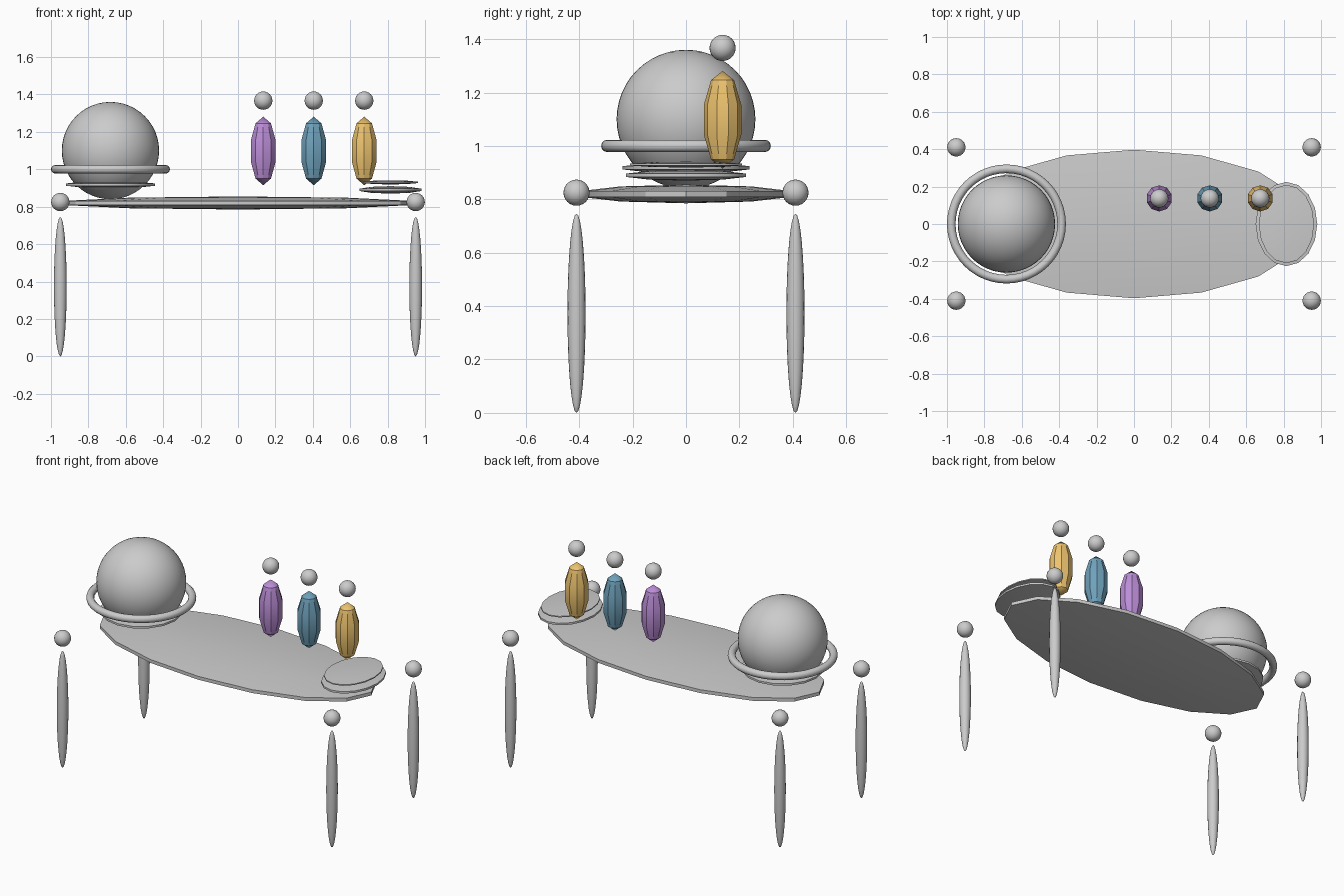
import bpy, bmesh, math
from mathutils import Matrix

if "Cube" in bpy.data.objects:
    bpy.data.objects.remove(bpy.data.objects["Cube"])


def finish(name, bm, loc, color=None, angle=30):
    me = bpy.data.meshes.new(name)
    bmesh.ops.recalc_face_normals(bm, faces=bm.faces)
    bm.to_mesh(me)
    bm.free()
    ob = bpy.data.objects.new(name, me)
    bpy.context.collection.objects.link(ob)
    ob.location = loc
    if color:
        mat = bpy.data.materials.new(name + "_color")
        mat.diffuse_color = color
        mat.use_nodes = True
        mat.node_tree.nodes["Principled BSDF"].inputs["Base Color"].default_value = mat.diffuse_color
        me.materials.append(mat)
    bpy.ops.object.select_all(action='DESELECT')
    ob.select_set(True)
    bpy.context.view_layer.objects.active = ob
    bpy.ops.object.shade_smooth_by_angle(angle=math.radians(angle))
    return ob


def ellipsoid(name, loc, radii, segs=24, rings=12, color=None, angle=30):
    """Stretched sphere; an odd ring count leaves a narrow upright rim."""
    bm = bmesh.new()
    bmesh.ops.create_uvsphere(bm, u_segments=segs, v_segments=rings, radius=1)
    fit = 1 / math.cos(math.pi / (2 * rings)) if rings % 2 else 1
    rx, ry, rz = radii
    bm.transform(Matrix.Diagonal((rx * fit, ry * fit, rz, 1)))
    return finish(name, bm, loc, color, angle)


def ring(name, loc, major, minor, segs=48, sides=12):
    bm = bmesh.new()
    loops = []
    for i in range(segs):
        a = 2 * math.pi * i / segs
        loop = []
        for j in range(sides):
            b = 2 * math.pi * j / sides
            r = major + minor * math.cos(b)
            loop.append(bm.verts.new((r * math.cos(a), r * math.sin(a), minor * math.sin(b))))
        loops.append(loop)
    for i in range(segs):
        p, q = loops[i], loops[(i + 1) % segs]
        for j in range(sides):
            k = (j + 1) % sides
            bm.faces.new((p[j], q[j], q[k], p[k]))
    return finish(name, bm, loc, angle=60)


# Table top
ellipsoid("table_top", (0, 0, 0.82), (0.94, 0.397, 0.035), 16, 5)

# Legs with ball joints at the corners
for sx, side in ((-1, "left"), (1, "right")):
    for sy, end in ((-1, "front"), (1, "back")):
        x, y = 0.95 * sx, 0.41 * sy
        ellipsoid(f"{end}_{side}_leg", (x, y, 0.373), (0.034, 0.034, 0.373), 16, 16, angle=60)
        ellipsoid(f"{end}_{side}_leg_ball", (x, y, 0.825), (0.049, 0.049, 0.049), 24, 12)

# Globe with its base disc and surrounding ring
ellipsoid("globe", (-0.682, 0, 1.1), (0.26, 0.26, 0.26), 48, 24)
ellipsoid("globe_base_disc", (-0.682, 0, 0.918), (0.237, 0.237, 0.02), 16, 5)
ring("globe_ring", (-0.682, 0, 1.0), 0.295, 0.023)

# Stacked plates at the right end
ellipsoid("lower_plate", (0.815, 0, 0.89), (0.165, 0.225, 0.02), 16, 5)
ellipsoid("upper_plate", (0.815, 0, 0.93), (0.148, 0.21, 0.011), 16, 5)

# Faceted bottles with ball stoppers
bottles = (
    ("purple", 0.135, (0.50, 0.27, 0.68, 1)),
    ("blue", 0.405, (0.16, 0.36, 0.50, 1)),
    ("yellow", 0.675, (0.85, 0.55, 0.16, 1)),
)
for tint, x, color in bottles:
    ellipsoid(f"{tint}_bottle", (x, 0.137, 1.098), (0.07, 0.07, 0.183), 10, 5, color)
    ellipsoid(f"{tint}_bottle_stopper", (x, 0.137, 1.367), (0.049, 0.049, 0.049), 24, 12)
